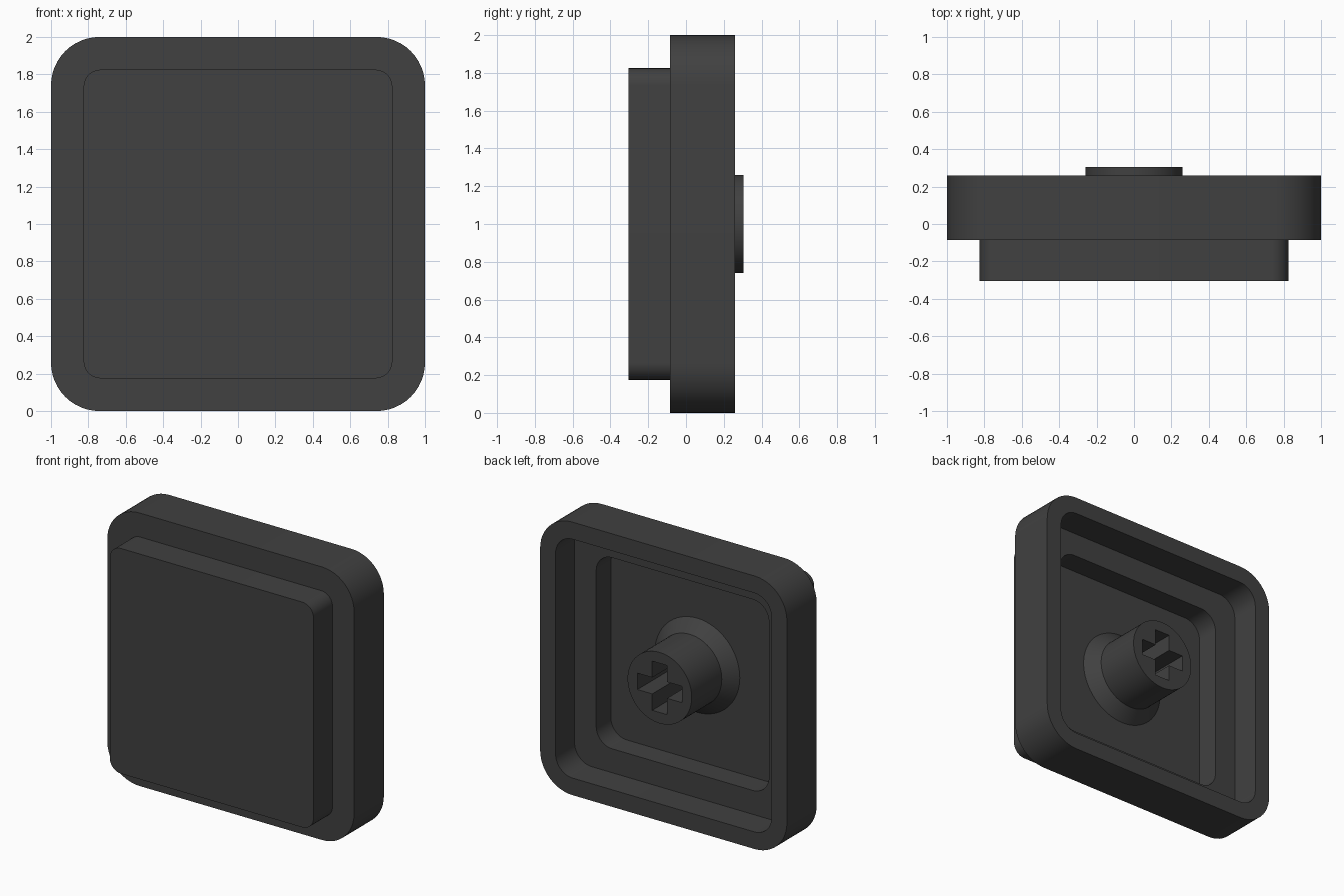
import bpy, bmesh, math

if "Cube" in bpy.data.objects:
    bpy.data.objects.remove(bpy.data.objects["Cube"])

CENTRE_Z = 1.0
mat = bpy.data.materials.new("charcoal plastic")
mat.diffuse_color = (0.052, 0.052, 0.052, 1)
mat.use_nodes = True
mat.node_tree.nodes["Principled BSDF"].inputs["Base Color"].default_value = mat.diffuse_color


def rounded_square(half, radius, steps=12):
    """Outline in x/z, counter-clockwise, with rounded corners."""
    pts, c = [], half - radius
    for q, (sx, sz) in enumerate([(1, 1), (-1, 1), (-1, -1), (1, -1)]):
        for i in range(steps + 1):
            a = math.pi / 2 * (q + i / steps)
            pts.append((sx * c + radius * math.cos(a), sz * c + radius * math.sin(a)))
    return pts


def circle(radius, n=64):
    return [(radius * math.cos(2 * math.pi * i / n), radius * math.sin(2 * math.pi * i / n))
            for i in range(n)]


def loft(name, sections):
    """Bridge a list of (y, outline) sections and cap both ends."""
    bm = bmesh.new()
    loops = [[bm.verts.new((x, y, z + CENTRE_Z)) for x, z in pts] for y, pts in sections]
    for a, b in zip(loops, loops[1:]):
        for i in range(len(a)):
            j = (i + 1) % len(a)
            bm.faces.new((a[i], a[j], b[j], b[i]))
    bm.faces.new(loops[0])
    bm.faces.new(loops[-1])
    bmesh.ops.recalc_face_normals(bm, faces=bm.faces)
    mesh = bpy.data.meshes.new(name)
    bm.to_mesh(mesh)
    bm.free()
    mesh.materials.append(mat)
    obj = bpy.data.objects.new(name, mesh)
    bpy.context.collection.objects.link(obj)
    return obj


def smooth(obj):
    bpy.ops.object.select_all(action='DESELECT')
    obj.select_set(True)
    bpy.context.view_layer.objects.active = obj
    bpy.ops.object.shade_smooth_by_angle(angle=math.radians(30))


# Stepped hollow cap: front plate, shoulder, outer wall, rim, two-step cavity
cap = loft("cap_shell", [
    (-0.305, rounded_square(0.825, 0.09)),
    (-0.085, rounded_square(0.825, 0.09)),
    (-0.085, rounded_square(1.0, 0.26)),
    (0.26, rounded_square(1.0, 0.26)),
    (0.26, rounded_square(0.875, 0.14)),
    (0.04, rounded_square(0.875, 0.14)),
    (0.04, rounded_square(0.70, 0.13)),
    (-0.13, rounded_square(0.70, 0.13)),
])
smooth(cap)

# Round stem with a flared foot
stem = loft("stem", [
    (-0.135, circle(0.345)),
    (-0.13, circle(0.345)),
    (-0.043, circle(0.26)),
    (0.305, circle(0.26)),
])

# Cross-shaped socket cut into the stem end
L, W = 0.18, 0.06
cross = [(L, -W), (L, W), (W, W), (W, L), (-W, L), (-W, W),
         (-L, W), (-L, -W), (-W, -W), (-W, -L), (W, -L), (W, -W)]
cutter = loft("socket_cutter", [(-0.10, cross), (0.4, cross)])
cutter.hide_render = True
cut = stem.modifiers.new("socket", 'BOOLEAN')
cut.operation = 'DIFFERENCE'
cut.solver = 'EXACT'
cut.object = cutter
bpy.context.view_layer.objects.active = stem
bpy.ops.object.modifier_apply(modifier=cut.name)
bpy.data.objects.remove(cutter)
smooth(stem)
